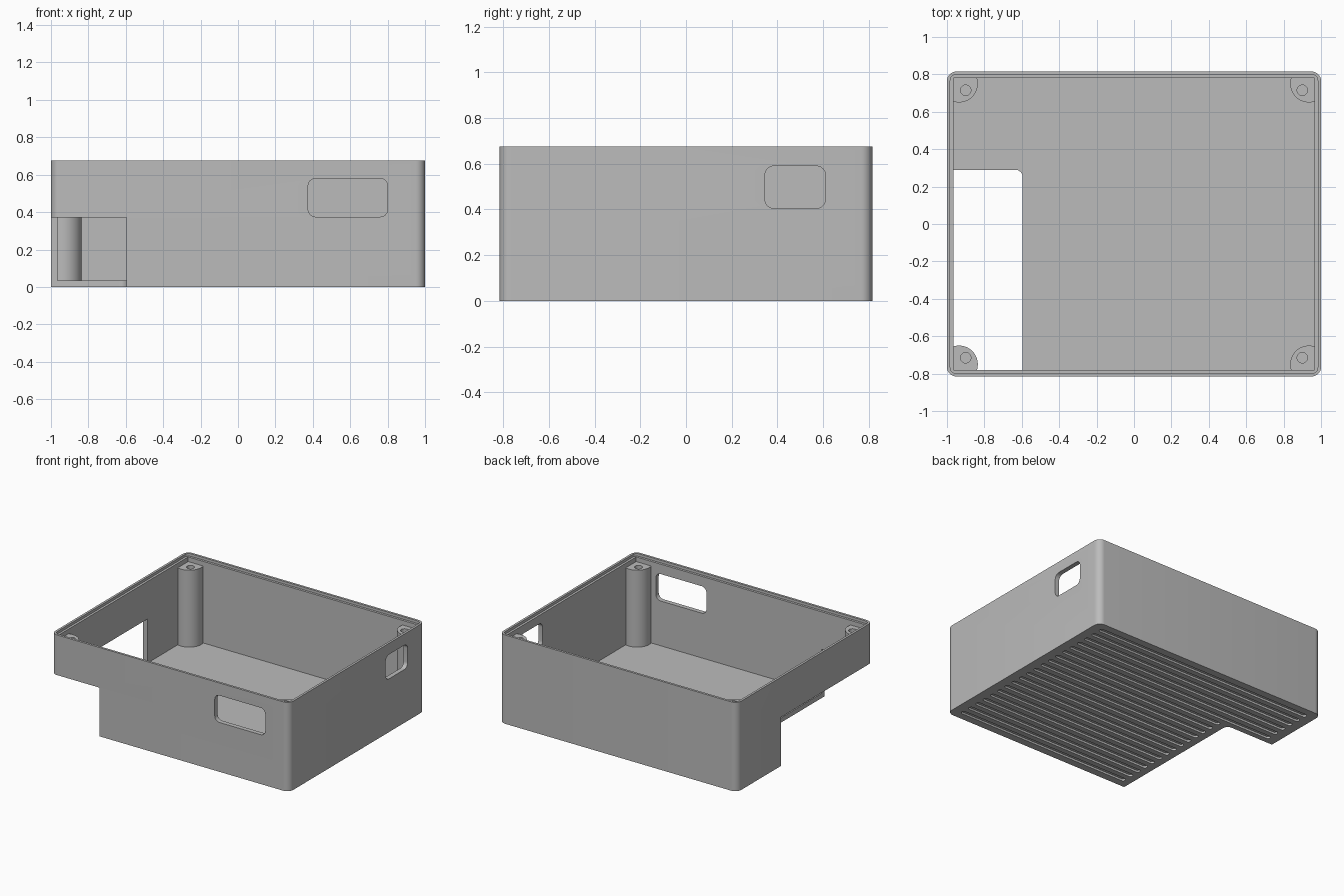
import bpy, bmesh, math
from mathutils import Matrix

default = bpy.data.objects.get("Cube")
if default:
    bpy.data.objects.remove(default)

W, D, H = 1.0, 0.815, 0.675      # half width, half depth, height
WALL, FLOOR = 0.035, 0.035
POST_TOP = 0.62

grey = bpy.data.materials.new("plain grey")
grey.use_nodes = True
colour = (0.5, 0.5, 0.5, 1)
grey.diffuse_color = colour
grey.node_tree.nodes["Principled BSDF"].inputs["Base Color"].default_value = colour


def prism(name, u, v, w, radius=0, axis="z", segments=8):
    """Rounded rectangle spanning u and v, extruded over w along the axis."""
    pts = []
    corners = [(u[1], v[1], 0), (u[0], v[1], 1), (u[0], v[0], 2), (u[1], v[0], 3)]
    for cu, cv, quarter in corners:
        if radius == 0:
            pts.append((cu, cv))
            continue
        cu += radius if cu == u[0] else -radius
        cv += radius if cv == v[0] else -radius
        for i in range(segments + 1):
            a = (quarter + i / segments) * math.pi / 2
            pts.append((cu + radius * math.cos(a), cv + radius * math.sin(a)))
    place = {"z": lambda p, q, r: (p, q, r),
             "y": lambda p, q, r: (p, r, q),
             "x": lambda p, q, r: (r, p, q)}[axis]
    bm = bmesh.new()
    low = [bm.verts.new(place(p, q, w[0])) for p, q in pts]
    high = [bm.verts.new(place(p, q, w[1])) for p, q in pts]
    bm.faces.new(low)
    bm.faces.new(high)
    for i in range(len(pts)):
        j = (i + 1) % len(pts)
        bm.faces.new((low[i], low[j], high[j], high[i]))
    return finish(name, bm)


def cylinder(name, x, y, z, radius, sides=48):
    bm = bmesh.new()
    bmesh.ops.create_cone(bm, cap_ends=True, segments=sides, radius1=radius,
                          radius2=radius, depth=z[1] - z[0],
                          matrix=Matrix.Translation((x, y, sum(z) / 2)))
    return finish(name, bm)


def finish(name, bm):
    bmesh.ops.recalc_face_normals(bm, faces=bm.faces)
    mesh = bpy.data.meshes.new(name)
    bm.to_mesh(mesh)
    bm.free()
    mesh.materials.append(grey)
    ob = bpy.data.objects.new(name, mesh)
    bpy.context.collection.objects.link(ob)
    return ob


def cut(target, cutter):
    """Subtract the cutter from the target and discard it."""
    mod = target.modifiers.new("cut", "BOOLEAN")
    mod.operation, mod.solver, mod.object = "DIFFERENCE", "EXACT", cutter
    bpy.context.view_layer.objects.active = target
    bpy.ops.object.modifier_apply(modifier=mod.name)
    bpy.data.objects.remove(cutter)


# Outer block with rounded upright corners
case = prism("enclosure_case", (-W, W), (-D, D), (0, H), 0.05)

# Cavity that leaves the corner screw posts standing
ix, iy = W - WALL, D - WALL
cavity = prism("cavity", (-ix, ix), (-iy, iy), (FLOOR, 1))
for sx in (-1, 1):
    for sy in (-1, 1):
        cut(cavity, cylinder("post", sx * 0.935, sy * 0.75, (-0.1, POST_TOP), 0.1))
cut(case, cavity)

# Stepped lip around the rim
lip = WALL / 2
cut(case, prism("lip", (lip - W, W - lip), (lip - D, D - lip), (H - 0.02, 1), 0.03))

# Blind screw holes
for sx in (-1, 1):
    for sy in (-1, 1):
        cut(case, cylinder("hole", sx * 0.9, sy * 0.715, (POST_TOP - 0.15, 0.8), 0.028, 24))

# Corner notch through floor, front wall and side wall
cut(case, prism("notch", (-1.3, -0.595), (-1.2, 0.29), (-0.1, 0.37), 0.04))

# Front and side windows
cut(case, prism("front_window", (0.375, 0.8), (0.375, 0.58), (-1, -0.7), 0.04, "y"))
cut(case, prism("side_window", (0.345, 0.61), (0.405, 0.59), (0.95, 1.1), 0.04, "x"))

# Shallow round-ended grooves across the underside
COUNT, WIDTH = 20, 0.036
for i in range(COUNT):
    y = -0.74 + 1.48 * i / (COUNT - 1)
    left = -0.93 if y > 0.33 else -0.54
    cut(case, prism("groove", (left, 0.93), (y - WIDTH / 2, y + WIDTH / 2),
                    (-0.1, 0.015), WIDTH / 2 - 0.001, segments=4))

# Smooth the rounded corners, keep the edges sharp
bpy.ops.object.select_all(action="DESELECT")
case.select_set(True)
bpy.context.view_layer.objects.active = case
bpy.ops.object.shade_smooth_by_angle(angle=math.radians(30))
